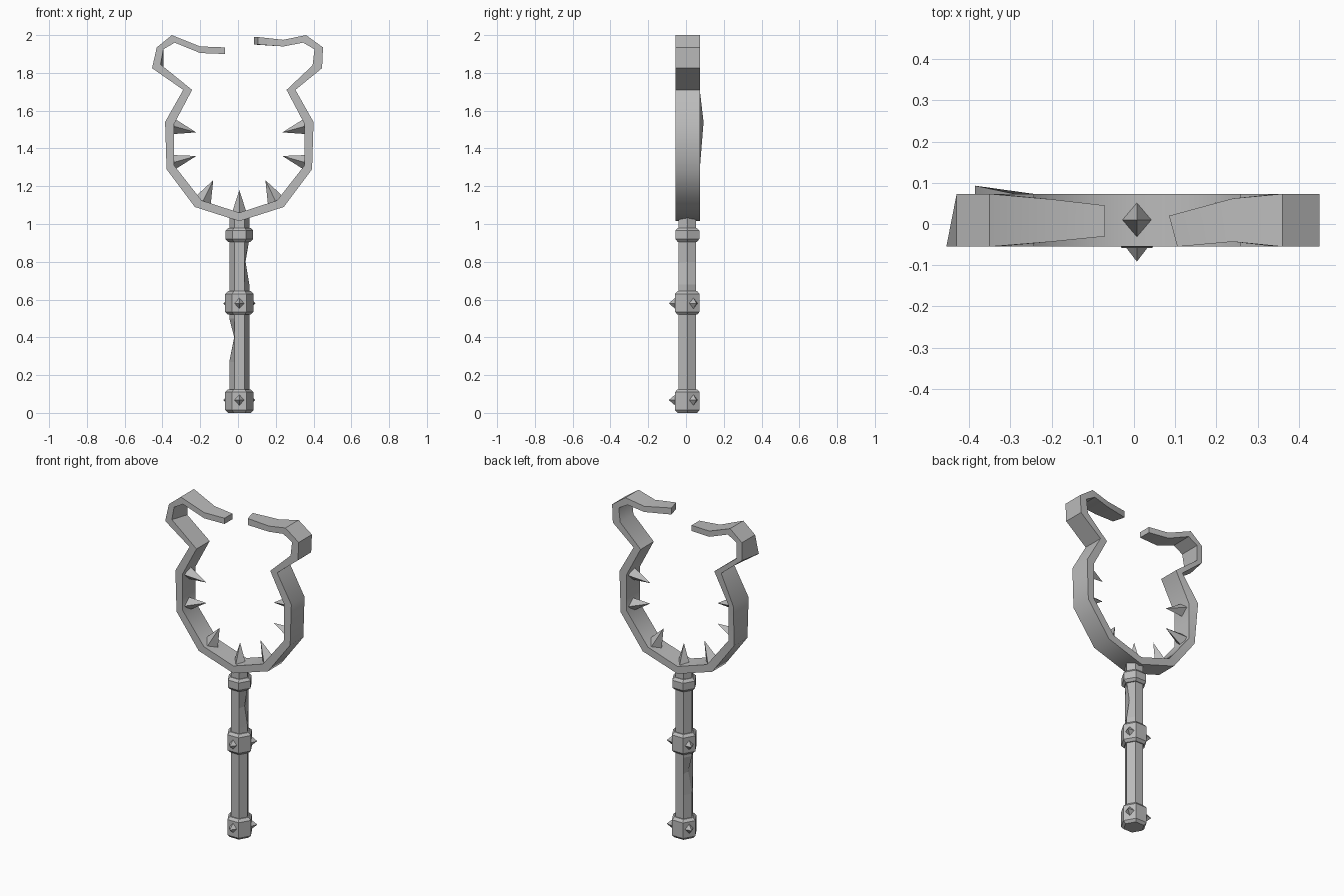
import bpy, bmesh, math
from mathutils import Vector

if "Cube" in bpy.data.objects:
    bpy.data.objects.remove(bpy.data.objects["Cube"])

CX, CY = 0.007, 0.007          # axis of the handle
FRONT, BACK = -0.055, 0.073    # faces of the flat collar band

steel = bpy.data.materials.new("grey_steel")
steel.use_nodes = True
grey = (0.5, 0.5, 0.5, 1)
steel.diffuse_color = grey
steel.node_tree.nodes["Principled BSDF"].inputs["Base Color"].default_value = grey


def finish(bm, name, smooth=None):
    bmesh.ops.recalc_face_normals(bm, faces=bm.faces)
    mesh = bpy.data.meshes.new(name)
    bm.to_mesh(mesh)
    bm.free()
    mesh.materials.append(steel)
    obj = bpy.data.objects.new(name, mesh)
    bpy.context.collection.objects.link(obj)
    if smooth:
        bpy.ops.object.select_all(action="DESELECT")
        obj.select_set(True)
        bpy.context.view_layer.objects.active = obj
        bpy.ops.object.shade_smooth_by_angle(angle=math.radians(smooth))
    return obj


def skin(bm, rings):
    """Bridge equal rings of points into a closed tube."""
    loops = [[bm.verts.new(p) for p in ring] for ring in rings]
    n = len(loops[0])
    for a, b in zip(loops, loops[1:]):
        for i in range(n):
            j = (i + 1) % n
            bm.faces.new((a[i], a[j], b[j], b[i]))
    bm.faces.new(loops[0])
    bm.faces.new(loops[-1])
    return loops


def hex_ring(r, z):
    return [(CX + r * math.cos(k * math.pi / 3), CY + r * math.sin(k * math.pi / 3), z)
            for k in range(6)]


def hex_part(name, profile):
    bm = bmesh.new()
    loops = skin(bm, [hex_ring(r, z) for r, z in profile])
    return bm, loops


def spike(name, base, tip, along, across):
    """Four-sided spike on a diamond base."""
    bm = bmesh.new()
    base, along, across = Vector(base), Vector(along), Vector(across)
    ring = [bm.verts.new(base + d) for d in (along, across, -along, -across)]
    top = bm.verts.new(tip)
    for i in range(4):
        bm.faces.new((ring[i], ring[(i + 1) % 4], top))
    bm.faces.new(ring)
    finish(bm, name)


# Hexagonal handle with a worn nick on each side
bm, loops = hex_part("handle", [(0.053, z) for z in (0.1, 0.27, 0.4, 0.5, 0.68, 0.8, 0.92, 1.04)])
loops[2][3].co.x += 0.026
loops[5][0].co.x -= 0.02
finish(bm, "handle")

# Chamfered rings
for name, low, high, r in (("pommel", 0, 0.125, 0.075), ("middle_ring", 0.52, 0.645, 0.075),
                           ("top_ring", 0.905, 0.98, 0.073)):
    c = 0.015
    bm, loops = hex_part(name, [(r - c, low), (r, low + c), (r, high - c), (r - c, high)])
    finish(bm, name)

# Studs on alternate faces of the two large rings
for ring_name, z in (("pommel", 0.068), ("middle_ring", 0.58)):
    for k, deg in enumerate((-90, 30, 150)):
        a = math.radians(deg)
        out = Vector((math.cos(a), math.sin(a), 0))
        side = Vector((-out.y, out.x, 0))
        at = Vector((CX, CY, z))
        spike(f"{ring_name}_stud_{k + 1}", at + out * 0.063, at + out * 0.098,
              side * 0.027, (0, 0, 0.03))

# Open collar band: each station is outer x, outer z, inner x, inner z
body = [(0.235, 1.09, 0.2, 1.125), (0.385, 1.29, 0.345, 1.31),
        (0.393, 1.54, 0.345, 1.53), (0.297, 1.71, 0.25, 1.71)]
left_hook = [(0.445, 1.825, 0.395, 1.84), (0.45, 1.935, 0.405, 1.925),
             (0.36, 2, 0.345, 1.96), (0.24, 1.975, 0.24, 1.94), (0.085, 1.99, 0.105, 1.95)]
right_hook = [(-0.455, 1.825, -0.41, 1.845), (-0.43, 1.935, -0.395, 1.925),
              (-0.35, 2, -0.335, 1.96), (-0.2, 1.94, -0.2, 1.905), (-0.07, 1.935, -0.07, 1.9)]
left_body = [(a + CX, b, c + CX, d) for a, b, c, d in body]
right_body = [(CX - a, b, CX - c, d) for a, b, c, d in body]
path = right_hook[::-1] + right_body[::-1] + [(CX, 1.015, CX, 1.06)] + left_body + left_hook
depth = {0: (-0.03, 0.045), 1: (-0.043, 0.06),
         len(path) - 2: (-0.043, 0.062), len(path) - 1: (-0.055, 0.02)}
rings = []
for i, (ox, oz, ix, iz) in enumerate(path):
    f, b = depth.get(i, (FRONT, BACK))
    rings.append([(ox, f, oz), (ix, f, iz), (ix, b, iz), (ox, b, oz)])
bm = bmesh.new()
loops = skin(bm, rings)
# Hammered irregularities of the right arm and the slanted left tip
loops[4][3].co.x += 0.025
loops[4][2].co += Vector((0.015, 0, -0.015))
loops[6][3].co.y += 0.02
loops[-1][0].co.x += 0.02
loops[-1][2].co.x -= 0.02
finish(bm, "collar_band", 40)

# Inward spikes: base x, base z, tip x, tip z, and half base along the band
MID = 0.01
spike("bottom_spike", (CX, MID, 1.04), (CX, MID, 1.18), (0.045, 0, 0), (0, 0.048, 0))
inner = {"lower": (0.195, 1.115, 0.138, 1.232, 0.042, 0.026),
         "middle": (0.35, 1.325, 0.228, 1.36, 0.003, 0.04),
         "upper": (0.35, 1.518, 0.228, 1.485, -0.003, 0.042)}
for side, s in (("left", 1), ("right", -1)):
    for name, (bx, bz, tx, tz, ax, az) in inner.items():
        spike(f"{side}_{name}_spike", (CX + s * bx, MID, bz), (CX + s * tx, MID, tz),
              (s * ax, 0, az), (0, 0.045, 0))
